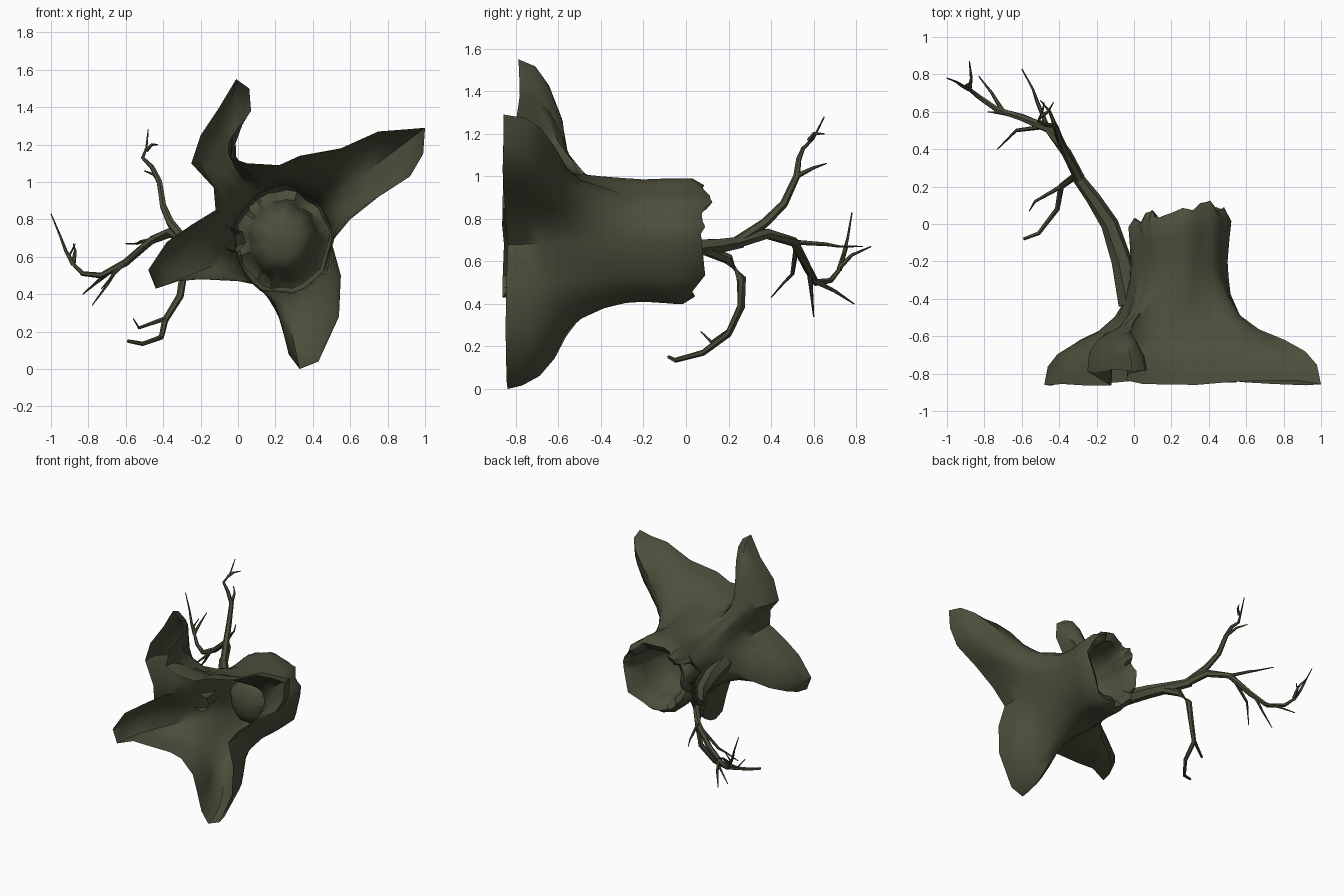
import bpy, bmesh, math, random
from mathutils import Vector

if "Cube" in bpy.data.objects:
    bpy.data.objects.remove(bpy.data.objects["Cube"])

random.seed(4)
bark = bpy.data.materials.new("dark_olive_bark")
bark.diffuse_color = (0.075, 0.075, 0.045, 1)
bark.use_nodes = True
bark.node_tree.nodes["Principled BSDF"].inputs["Base Color"].default_value = bark.diffuse_color


def finish(bm, name, angle):
    bmesh.ops.recalc_face_normals(bm, faces=bm.faces)
    me = bpy.data.meshes.new(name)
    bm.to_mesh(me)
    bm.free()
    ob = bpy.data.objects.new(name, me)
    bpy.context.collection.objects.link(ob)
    me.materials.append(bark)
    bpy.ops.object.select_all(action='DESELECT')
    ob.select_set(True)
    bpy.context.view_layer.objects.active = ob
    bpy.ops.object.shade_smooth_by_angle(angle=math.radians(angle))


def bridge(bm, a, b):
    n = len(a)
    for i in range(n):
        j = (i + 1) % n
        bm.faces.new((a[i], a[j], b[j], b[i]))


# Root outline seen from the front: x, z, matching angle on the trunk
OUTLINE = [
    (.5, .68, 0), (.6, .8, 8), (.75, .92, 15), (.92, 1.03, 22), (.99, 1.15, 30),
    (1, 1.29, 38), (.88, 1.28, 45), (.75, 1.27, 52), (.55, 1.18, 60), (.33, 1.14, 72),
    (.22, 1.09, 85), (.05, 1.1, 100), (-.04, 1.13, 110), (-.03, 1.25, 116),
    (.07, 1.38, 122), (.06, 1.5, 127), (-.01, 1.55, 132), (-.1, 1.4, 137),
    (-.2, 1.25, 142), (-.25, 1.1, 148), (-.13, .97, 155), (-.12, .85, 163),
    (-.25, .77, 172), (-.38, .68, 180), (-.48, .53, 190), (-.44, .43, 198),
    (-.32, .47, 206), (-.2, .48, 214), (0, .47, 224), (.1, .45, 234), (.2, .35, 244),
    (.24, .22, 254), (.27, .08, 262), (.33, 0, 270), (.43, .04, 282), (.54, .28, 298),
    (.55, .5, 325)]


def trunk_point(a, k=1.0):
    r = k * (1 + .025 * math.sin(5 * a) + .02 * math.sin(9 * a + 1))
    return Vector((.24 + .26 * r * math.cos(a), 0, .69 + .29 * r * math.sin(a)))


# Stump: hollow, thick ragged rim, trunk wall and roots as one lofted skin, open underneath
bm = bmesh.new()
angles = [math.radians(p[2]) for p in OUTLINE]
rim = [.05 + .04 * math.cos(a) + .03 * math.sin(a) + random.uniform(-.03, .03) for a in angles]
rough = [random.uniform(-.035, .035) for a in angles]
rings = []
for k, y, follow, jag in [(.35, -.27, 0, 0), (.58, -.22, 0, 0), (.68, -.1, .3, 0),
                          (.75, -.03, 1, 1), (.92, 0, 1, 1), (1.03, -.04, .8, 1),
                          (1.01, -.1, .4, .4), (.98, -.2, 0, 0)]:
    ring = []
    for a, ry, j in zip(angles, rim, rough):
        p = trunk_point(a, k + jag * j)
        p.y = y + follow * ry
        ring.append(bm.verts.new(p))
    rings.append(ring)
for s, y in [(0, -.29), (.08, -.39), (.2, -.5), (.4, -.575), (.65, -.63),
             (.85, -.69), (.96, -.76), (1, -.85)]:
    ring = []
    for (x, z, deg), a in zip(OUTLINE, angles):
        q, p = trunk_point(a), Vector((x, 0, z))
        upper = 114 < deg < 150
        c = Vector((-.12, 0, 1.12)) if upper else (p + q) / 2   # bent upper root
        v = q * (1 - s) ** 2 + c * 2 * s * (1 - s) + p * s * s
        v.y = y + random.uniform(-.015, .015) + (.06 * s if upper else 0)
        ring.append(bm.verts.new(v))
    rings.append(ring)
for a, b in zip(rings, rings[1:]):
    bridge(bm, a, b)
tip = bm.verts.new((.24, -.28, .69))
for i, v in enumerate(rings[0]):
    bm.faces.new((tip, rings[0][(i + 1) % len(rings[0])], v))
finish(bm, "stump", 50)


# Branches: tapered six-sided tubes along a path
def branch(name, r0, r1, *pts):
    pts = [Vector(p) for p in pts]
    n = len(pts)
    bm = bmesh.new()
    prev = None
    for i, p in enumerate(pts):
        d = (pts[min(i + 1, n - 1)] - pts[max(i - 1, 0)]).normalized()
        u = d.cross(Vector((.3, -.5, .81)).normalized()).normalized()
        w = d.cross(u)
        r = r0 + (r1 - r0) * i / (n - 1)
        ring = [bm.verts.new(p + r * (u * math.cos(t * math.pi / 3) + w * math.sin(t * math.pi / 3)))
                for t in range(6)]
        if prev:
            bridge(bm, prev, ring)
        prev = ring
    bm.faces.new(prev)
    finish(bm, name, 50)


branch("branch_base", .065, .03, (-.02, -.43, .69), (-.065, -.2, .67), (-.13, 0, .66),
       (-.22, .14, .67), (-.31, .26, .69))
branch("main_branch", .03, .003, (-.29, .24, .69), (-.36, .38, .73), (-.46, .51, .69),
       (-.6, .57, .57), (-.73, .61, .5), (-.83, .68, .51), (-.88, .72, .56),
       (-.9, .74, .61), (-.87, .76, .67))
branch("upper_branch", .026, .003, (-.28, .22, .68), (-.36, .37, .78), (-.4, .46, .87),
       (-.42, .52, 1), (-.46, .53, 1.08), (-.51, .55, 1.13), (-.49, .6, 1.18), (-.48, .65, 1.28))
branch("lower_branch", .028, .009, (-.17, .08, .66), (-.26, .2, .61), (-.29, .26, .52),
       (-.31, .26, .39), (-.39, .2, .26), (-.41, .08, .17), (-.51, -.05, .135), (-.59, -.08, .15))

# Twigs
TWIGS = [
    ((-.46, .51, .69), (-.52, .66, .68), (-.54, .72, .67), (-.6, .83, .67)),
    ((-.88, .72, .56), (-.92, .74, .63), (-.95, .76, .71), (-1, .78, .83)),
    ((-.88, .72, .57), (-.87, .78, .63), (-.88, .87, .67)),
    ((-.48, .52, .68), (-.63, .5, .54), (-.67, .46, .5), (-.73, .4, .43)),
    ((-.64, .58, .55), (-.7, .59, .45), (-.78, .6, .34)),
    ((-.7, .6, .51), (-.76, .7, .46), (-.83, .79, .4)),
    ((-.49, .58, 1.17), (-.46, .6, 1.2), (-.43, .65, 1.2)),
    ((-.42, .52, 1), (-.45, .6, 1.04), (-.5, .66, 1.06)),
    ((-.39, .2, .27), (-.53, .12, .22), (-.56, .07, .27)),
]
for i, t in enumerate(TWIGS):
    branch(f"twig_{i + 1}", .013, .003, *t)
